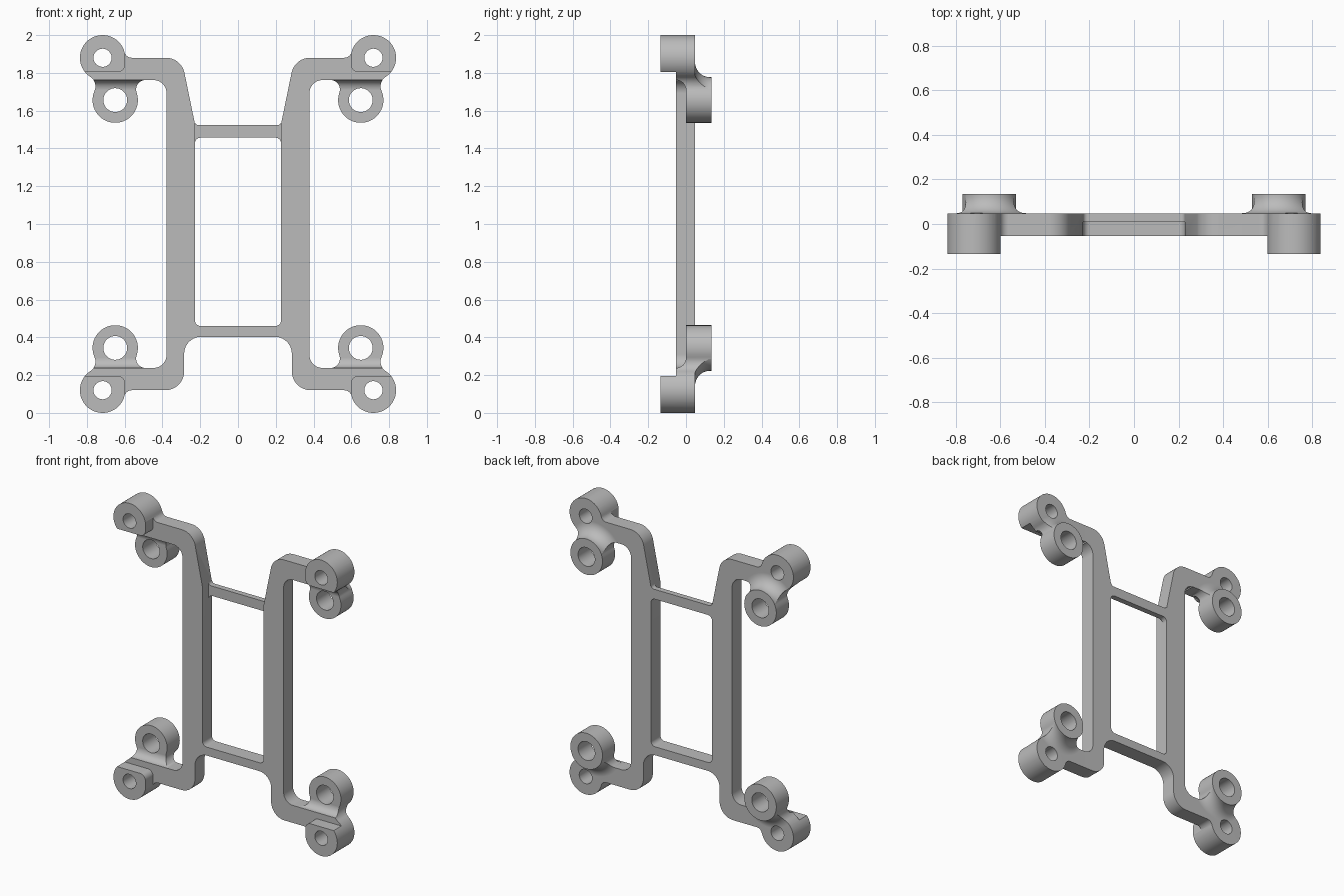
import bpy, bmesh, math
from mathutils import Vector

if "Cube" in bpy.data.objects:
    bpy.data.objects.remove(bpy.data.objects["Cube"])

grey = bpy.data.materials.new("plain grey")
grey.use_nodes = True
grey.diffuse_color = (0.5, 0.5, 0.5, 1)
grey.node_tree.nodes["Principled BSDF"].inputs["Base Color"].default_value = grey.diffuse_color

# Main sizes: plate faces, boss centres and radii, arm edges
FRONT, BACK, REACH = -0.053, 0.048, 0.135
OUTER, INNER, R = Vector((0.717, 1.88)), Vector((0.65, 1.656)), 0.12
ARM_LOW, ARM_TOP = 1.762, 1.88


def arc(c, r, a0, a1):
    """Points on an arc, angles in radians."""
    n = max(4, int(abs(a1 - a0) / math.radians(6)))
    return [Vector((c[0] + r * math.cos(a0 + (a1 - a0) * i / n),
                    c[1] + r * math.sin(a0 + (a1 - a0) * i / n))) for i in range(n + 1)]


def angle(a, b):
    return math.atan2(b[1] - a[1], b[0] - a[0])


def turn(c, r, p, q, way):
    """Arc about c from the direction of p to that of q; way 1 is anticlockwise."""
    a0, a1 = angle(c, p), angle(c, q)
    return arc(c, r, a0, a0 + way * (((a1 - a0) * way) % math.tau))


def corner(before, p, after, r):
    """Rounded corner at p."""
    p = Vector(p)
    u, v = (Vector(before) - p).normalized(), (Vector(after) - p).normalized()
    half = u.angle(v) / 2
    c = p + (u + v).normalized() * r / math.sin(half)
    t = r / math.tan(half)
    a0, a1 = angle(c, p + u * t), angle(c, p + v * t)
    return arc(c, r, a0, a0 + (a1 - a0 + math.pi) % math.tau - math.pi)


def flip(pts):
    """Mirror a path about mid height, keeping the direction of travel."""
    return [Vector((p[0], 2 - p[1])) for p in reversed(pts)]


def make(name, bm):
    bmesh.ops.remove_doubles(bm, verts=bm.verts, dist=1e-5)
    bmesh.ops.recalc_face_normals(bm, faces=bm.faces)
    mesh = bpy.data.meshes.new(name)
    bm.to_mesh(mesh)
    bm.free()
    mesh.materials.append(grey)
    ob = bpy.data.objects.new(name, mesh)
    bpy.context.collection.objects.link(ob)
    return ob


def prism(name, pts, a, b, along_x=False):
    """Extrude a flat outline along y (x, z points) or along x (y, z points)."""
    bm = bmesh.new()
    put = (lambda p, t: (t, p[0], p[1])) if along_x else (lambda p, t: (p[0], t, p[1]))
    lo, hi = ([bm.verts.new(put(p, t)) for p in pts] for t in (a, b))
    bm.faces.new(lo)
    bm.faces.new(hi[::-1])
    for i in range(len(pts)):
        bm.faces.new((lo[i - 1], lo[i], hi[i], hi[i - 1]))
    return make(name, bm)


def lathe(name, centre, profile, n=72):
    """Closed (radius, y) profile turned about a y axis."""
    bm = bmesh.new()
    rings = [[bm.verts.new((centre[0] + r * math.cos(math.tau * i / n), y,
                            centre[1] + r * math.sin(math.tau * i / n)))
              for r, y in profile] for i in range(n)]
    for i in range(n):
        a, b = rings[i - 1], rings[i]
        for j in range(len(profile)):
            bm.faces.new((a[j - 1], a[j], b[j], b[j - 1]))
    return make(name, bm)


def finish(ob, cutters=()):
    """Cut, mirror to the other side and smooth."""
    for c in cutters:
        m = ob.modifiers.new("cut", 'BOOLEAN')
        m.operation, m.solver, m.object = 'DIFFERENCE', 'EXACT', c
        c.hide_render = True
    dg = bpy.context.evaluated_depsgraph_get()
    mesh = bpy.data.meshes.new_from_object(ob.evaluated_get(dg))
    ob.modifiers.clear()
    ob.data = mesh
    for c in cutters:
        bpy.data.objects.remove(c)
    bm = bmesh.new()
    bm.from_mesh(mesh)
    middle = [f for f in bm.faces if all(abs(v.co.x) < 1e-4 for v in f.verts)]
    bmesh.ops.delete(bm, geom=middle, context='FACES')
    bm.to_mesh(mesh)
    bm.free()
    bpy.ops.object.select_all(action='DESELECT')
    ob.select_set(True)
    bpy.context.view_layer.objects.active = ob
    bpy.ops.object.shade_smooth_by_angle(angle=math.radians(30))
    ob.modifiers.new("mirror", 'MIRROR').use_clip = True
    ob.modifiers.new("normals", 'WEIGHTED_NORMAL').keep_sharp = True


# Outline of the top mounting lug: two bosses blended into the arm
f1, f2, f3 = 0.05, 0.06, 0.04
z1, z3 = ARM_LOW - f1, ARM_TOP + f3
c1 = Vector((INNER.x - math.sqrt((R + f1) ** 2 - (z1 - INNER.y) ** 2), z1))
c3 = Vector((OUTER.x - math.sqrt((R + f3) ** 2 - (z3 - OUTER.y) ** 2), z3))
gap = OUTER - INNER
side = Vector((gap.y, -gap.x)).normalized()
c2 = (OUTER + INNER) / 2 + side * math.sqrt((R + f2) ** 2 - (gap.length / 2) ** 2)
up, down = Vector((0, 1)), Vector((0, -1))
lug = (turn(c1, f1, c1 + up, INNER, -1) + turn(INNER, R, c1, c2, 1)
       + turn(c2, f2, INNER, OUTER, -1) + turn(OUTER, R, c2, c3, 1)
       + turn(c3, f3, OUTER, c3 + down, -1))

# Half frame: lower crossbar, rail, arms and lugs in one outline
bend = corner((0.5, ARM_LOW), (0.378, ARM_LOW), (0.378, 1), 0.07)[::-1]
foot = 2 - ARM_TOP
outline = ([(0, 0.403)] + corner((0, 0.403), (0.285, 0.403), (0.285, foot), 0.09)
           + corner((0.285, 0.403), (0.285, foot), (0.5, foot), 0.1)
           + flip(lug) + flip(bend) + bend + lug
           + corner((0.5, ARM_TOP), (0.3, ARM_TOP), (0.228, 1.53), 0.1)
           + [(0.228, 1.53)] + corner((0.228, 1.5), (0.228, 0.46), (0, 0.46), 0.03)
           + [(0, 0.46)])
frame = prism("mounting_frame", outline, -REACH, REACH)

# Front relief leaves only the raised pads on the outer bosses
edge, shelf = OUTER.x - R + 0.001, 1.804
step = [(edge, 2.2)] + corner((edge, 2), (edge, shelf), (1, shelf), 0.04) + [(1, shelf)]
cutters = [prism("front_relief", [(-0.1, 2.2)] + step + flip(step) + [(-0.1, -0.2)], -0.3, FRONT)]

# Pocket in front of the inner bosses, curving into the arm underside
cove = [(-0.3, ARM_LOW)] + arc((FRONT, ARM_LOW + FRONT), -FRONT, math.pi / 2, 0)
cutters.append(prism("pocket", cove + flip(cove), 0.465, 1.1, along_x=True))

# Back relief, with a flared foot round each inner boss
cutters.append(prism("back_relief", [(-0.1, -0.2), (0.44, -0.2), (0.44, 2.2), (-0.1, 2.2)], BACK, 0.3))
flare, r0 = 0.08, R + 0.001
ring = ([(r0, 0.3)] + arc((r0 + flare, BACK + flare), flare, math.pi, 1.5 * math.pi)
        + [(0.6, BACK), (0.6, 0.3)])
for top in (True, False):
    place = lambda c: (c.x, c.y if top else 2 - c.y)
    cutters.append(lathe("flare_relief", place(INNER), ring))
    for c, r in ((OUTER, 0.048), (INNER, 0.063)):
        cutters.append(prism("bore", arc(place(c), r, 0, math.tau)[:-1], -0.4, 0.4))
finish(frame, cutters)

# Upper crossbar, thin and set flush with the back
low, high, end = 1.457, 1.523, 0.228
bar = ([(0, low)] + corner((0, low), (end, low), (end, 1), 0.03)
       + corner((end, 2), (end, high), (0, high), 0.02) + [(0, high)])
finish(prism("upper_crossbar", bar, 0.01, BACK))
